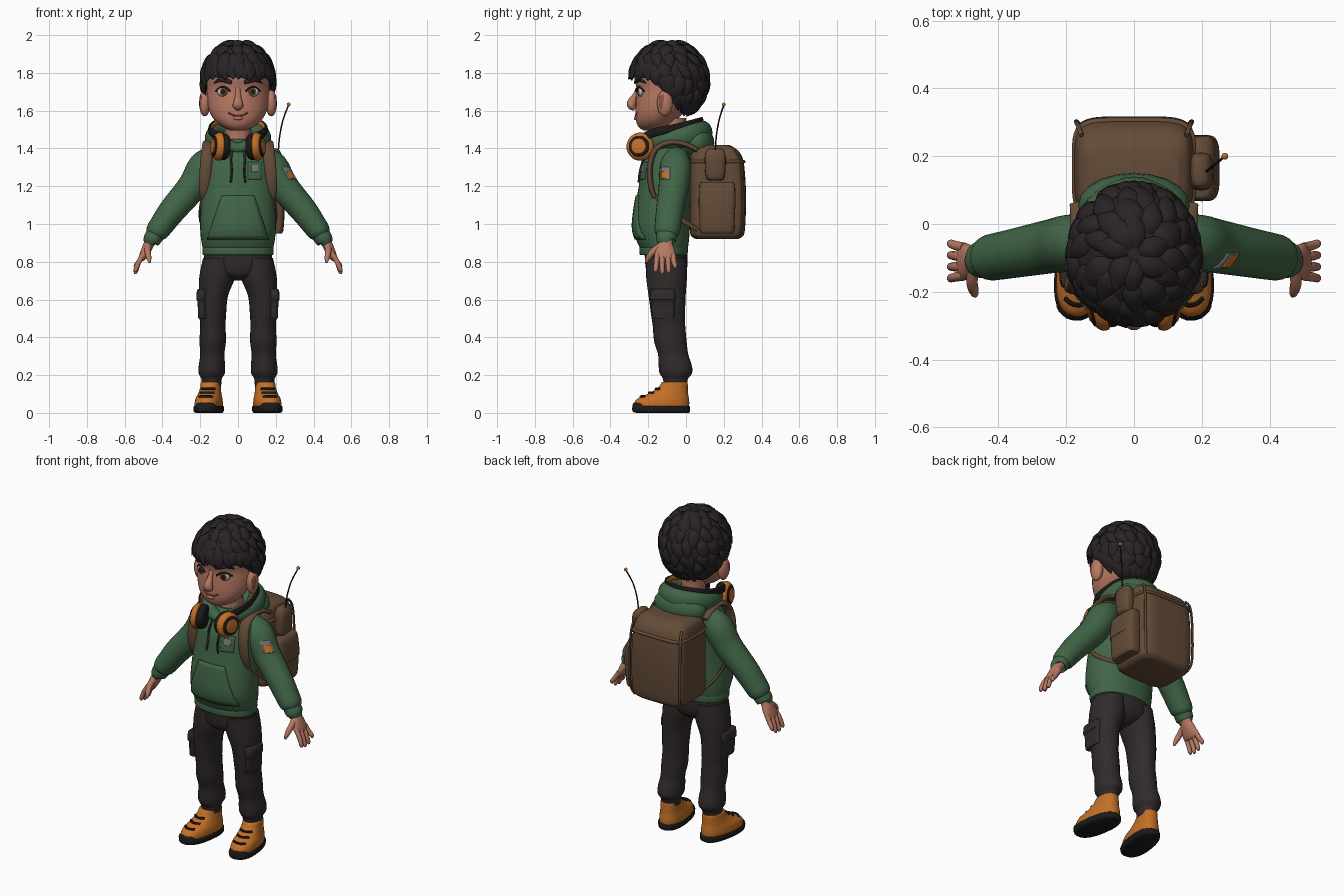
import bpy, bmesh, math, random
from mathutils import Vector, Matrix
from mathutils.bvhtree import BVHTree

random.seed(4)
if "Cube" in bpy.data.objects:
    bpy.data.objects.remove(bpy.data.objects["Cube"])
made = []


def material(name, *rgb):
    m = bpy.data.materials.new(name)
    m.use_nodes = True
    m.diffuse_color = (*rgb, 1)
    m.node_tree.nodes["Principled BSDF"].inputs["Base Color"].default_value = (*rgb, 1)
    return m


SKIN = material("skin", .47, .19, .125)
LIP = material("lip", .27, .085, .06)
HAIR = material("dark_hair", .022, .017, .018)
GREEN = material("green_cloth", .052, .13, .062)
BROWN = material("brown_canvas", .125, .07, .038)
ORANGE = material("orange", .55, .16, .02)
PANTS = material("charcoal_cloth", .03, .023, .023)
BLACK = material("black_rubber", .011, .01, .01)
GREY = material("grey", .2, .2, .2)
WHITE = material("eye_white", .5, .48, .46)


def finish(name, mat, bm):
    bmesh.ops.recalc_face_normals(bm, faces=bm.faces)
    me = bpy.data.meshes.new(name)
    bm.to_mesh(me)
    bm.free()
    me.materials.append(mat)
    ob = bpy.data.objects.new(name, me)
    bpy.context.collection.objects.link(ob)
    made.append(ob)
    return ob


def smooth_path(st, k, closed):
    """Catmull-Rom through stations (x, y, z, a, b)."""
    n, out = len(st), []
    for i in range(n if closed else n - 1):
        q = [st[j % n] if closed else st[max(0, min(n - 1, j))] for j in range(i - 1, i + 3)]
        for s in range(k):
            t = s / k
            out.append([b + .5 * t * (c - a + t * (2 * a - 5 * b + 4 * c - d + t * (3 * (b - c) + d - a)))
                        for a, b, c, d in zip(*q)])
    return out if closed else out + [list(st[-1])]


def loft(name, mat, st, hint=None, n=20, k=4, p=2, closed=False):
    """Skin elliptical rings; horizontal ones, or across the path when a hint is given."""
    st = smooth_path(st, k, closed)
    bm, rings, m = bmesh.new(), [], len(st)
    for i, (x, y, z, a, b) in enumerate(st):
        side, other = Vector((1, 0, 0)), Vector((0, 1, 0))
        if hint:
            lo, hi = (i - 1, (i + 1) % m) if closed else (max(0, i - 1), min(m - 1, i + 1))
            t = (Vector(st[hi][:3]) - Vector(st[lo][:3])).normalized()
            side = Vector(hint)
            side = (side - t * side.dot(t)).normalized()
            other = t.cross(side)
        ring = []
        for j in range(n):
            c, s = math.cos(math.tau * j / n), math.sin(math.tau * j / n)
            c, s = (math.copysign(abs(v) ** (2 / p), v) for v in (c, s))
            ring.append(bm.verts.new(Vector((x, y, z)) + side * c * max(a, .001) + other * s * max(b, .001)))
        rings.append(ring)
    for i in range(m if closed else m - 1):
        r, q = rings[i], rings[(i + 1) % m]
        for j in range(n):
            bm.faces.new((r[j], r[(j + 1) % n], q[(j + 1) % n], q[j]))
    if not closed:
        bm.faces.new(rings[0])
        bm.faces.new(rings[-1])
    return finish(name, mat, bm)


def stack(name, mat, rows, cx=0, **kw):
    """Rows of (z, front y, back y, half width)."""
    return loft(name, mat, [(cx, (f + b) / 2, z, w, (b - f) / 2) for z, f, b, w in rows], **kw)


def tube(name, mat, pts, r, hint=(.3, .2, 1), **kw):
    return loft(name, mat, [(*p, r, r) for p in pts], hint, n=8, **kw)


def ball(name, mat, loc, r):
    bm = bmesh.new()
    bmesh.ops.create_uvsphere(bm, u_segments=20, v_segments=12, radius=1)
    bmesh.ops.transform(bm, matrix=Matrix.Translation(loc) @ Matrix.Diagonal((*r, 1)), verts=bm.verts)
    return finish(name, mat, bm)


def both(ob):
    """Add the mirrored partner of a left-hand part."""
    new = ob.copy()
    new.data = ob.data.copy()
    new.name = ob.name.replace("left", "right")
    new.data.transform(Matrix.Diagonal((-1, 1, 1, 1)))
    new.data.flip_normals()
    bpy.context.collection.objects.link(new)
    made.append(new)


def tree(ob):
    return BVHTree.FromPolygons([v.co for v in ob.data.vertices], [f.vertices[:] for f in ob.data.polygons])


def on(bvh, u, z, off=0, from_side=False):
    """Point on a surface seen from the front, or from the left side."""
    start, way = ((1, u, z), (-1, 0, 0)) if from_side else ((u, -1, z), (0, 1, 0))
    hit, nor, _, _ = bvh.ray_cast(Vector(start), Vector(way))
    nor = nor if nor.dot(Vector(way)) < 0 else -nor
    return hit + nor * off


def patch(name, mat, bvh, quad, off, from_side=False, n=10):
    bm = bmesh.new()
    a, b, c, d = (Vector(q) for q in quad)
    grid = [[bm.verts.new(on(bvh, *a.lerp(b, i / n).lerp(d.lerp(c, i / n), j / n), off, from_side))
             for i in range(n + 1)] for j in range(n + 1)]
    for j in range(n):
        for i in range(n):
            bm.faces.new((grid[j][i], grid[j][i + 1], grid[j + 1][i + 1], grid[j + 1][i]))
    ob = finish(name, mat, bm)
    ob.modifiers.new("thickness", "SOLIDIFY").thickness = .008
    return ob


# Head and face
head = stack("head", SKIN, [(1.495, -.225, -.13, .04), (1.515, -.252, -.08, .085), (1.55, -.265, -.05, .125),
                            (1.6, -.268, 0, .153), (1.66, -.265, .05, .165), (1.72, -.262, .08, .165),
                            (1.78, -.272, .085, .165), (1.86, -.245, .07, .145), (1.92, -.19, .02, .1),
                            (1.945, -.12, -.04, .03)], n=36)
face = tree(head)
stack("neck", SKIN, [(1.38, -.15, .01, .08), (1.46, -.14, 0, .068), (1.56, -.15, 0, .07)])
loft("nose", SKIN, [(0, -.255, 1.72, .012, .01), (0, -.27, 1.68, .015, .014), (0, -.287, 1.645, .024, .024),
                    (0, -.287, 1.625, .028, .022), (0, -.268, 1.61, .015, .012)], (1, 0, 0))
tube("mouth", LIP, [on(face, x / 100, 1.572 + x * x * .0007) for x in range(-5, 6)], .0045)
ball("lower_lip", SKIN, on(face, 0, 1.56), (.026, .01, .01))
both(ball("left_ear", SKIN, (.176, -.112, 1.64), (.03, .042, .07)))
both(ball("left_ear_hollow", LIP, (.196, -.122, 1.645), (.009, .022, .042)))
both(ball("left_eye", WHITE, on(face, .075, 1.7, -.006), (.037, .016, .027)))
both(ball("left_iris", BROWN, on(face, .073, 1.7, .006), (.021, .006, .023)))
both(ball("left_pupil", BLACK, on(face, .073, 1.7, .01), (.012, .004, .014)))
both(tube("left_eyelid", HAIR, [on(face, .075 + .037 * t, 1.702 + .025 * (1 - t * t), .008)
                                for t in (-1, -.5, 0, .5, 1)], .005))
both(loft("left_eyebrow", HAIR, [(*on(face, x, z, .004), w, .008) for x, z, w in
                                 ((.033, 1.75, .009), (.06, 1.76, .014), (.09, 1.765, .012), (.122, 1.748, .003))],
          (0, 0, 1), n=10))


# Hair: scalp shell with overlapping locks flowing away from the crown
def hairline(az):
    t = min(1, max(0, (.7 - math.cos(az)) / 1.4))
    return 1.5 + 1.1 * t * t * (3 - 2 * t)


def scalp(az, phi, mul=1):
    return Vector((.185 * math.sin(az) * math.sin(phi) * mul, -.09 - .2 * math.cos(az) * math.sin(phi) * mul,
                   1.76 + .203 * math.cos(phi) * mul))


bm = bmesh.new()
shell = [[bm.verts.new(scalp(math.tau * i / 36, (.02 + .98 * j / 14) * hairline(math.tau * i / 36)))
          for i in range(36)] for j in range(15)]
for r, q in zip(shell, shell[1:]):
    for i in range(36):
        bm.faces.new((r[i], r[(i + 1) % 36], q[(i + 1) % 36], q[i]))
bm.faces.new(shell[0])
finish("hair_scalp", HAIR, bm)


def lock(az, start, end, lift):
    swirl, wide = random.uniform(-.1, .35), random.uniform(.03, .043)
    st = []
    for t, w, up in ((0, .45, .97), (.3, 1, 1.01), (.65, .8, 1.03), (1, .03, 1.02 + lift)):
        phi = start + (end - start) * t
        st.append((*scalp(az + swirl * t, phi, up), wide * w, .017 * w))
    mid = az + swirl / 2
    loft("hair_lock", HAIR, st, (math.cos(mid), math.sin(mid), 0), n=8, k=3)


for start, count in ((.1, 7), (.4, 11), (.75, 15), (1.1, 18), (1.45, 18), (1.8, 18), (2.1, 16)):
    for i in range(count):
        az = math.tau * (i + random.uniform(-.3, .3)) / count + start
        if start + .35 < hairline(az):
            lock(az, start, min(start + random.uniform(.5, .65), hairline(az) + .05), random.uniform(.02, .075))
for i in range(28):
    az = math.tau * i / 28 + .06
    lock(az, hairline(az) - .5, hairline(az) + random.uniform(-.02, .1), .02)

# Hooded top
torso = stack("hoodie_body", GREEN, [(.865, -.235, .005, .18), (.885, -.25, .012, .19), (.97, -.28, .02, .2),
                                     (1.08, -.272, .02, .197), (1.2, -.25, .025, .19), (1.3, -.235, .035, .185),
                                     (1.36, -.212, .04, .175), (1.41, -.18, .04, .145), (1.45, -.15, .03, .1)],
              n=40, p=2.2)
front = tree(torso)
stack("hoodie_hem", GREEN, [(.835, -.235, 0, .178), (.84, -.245, .008, .187), (.875, -.246, .01, .188),
                            (.885, -.235, 0, .18)], n=40, p=2.2)
patch("hoodie_front_pocket", GREEN, front, [(-.16, .92), (.16, .92), (.085, 1.15), (-.085, 1.15)], .007)
patch("chest_pocket", GREEN, front, [(.052, 1.235), (.122, 1.235), (.122, 1.325), (.052, 1.325)], .006)
patch("chest_badge", GREY, front, [(.068, 1.275), (.106, 1.275), (.106, 1.31), (.068, 1.31)], .009)
loft("hood_collar", GREEN, [(0, -.175, 1.4, .03, .035), (.09, -.155, 1.43, .045, .04), (.13, -.06, 1.45, .055, .045),
                            (.1, .04, 1.475, .06, .05), (0, .085, 1.485, .062, .055), (-.1, .04, 1.475, .06, .05),
                            (-.13, -.06, 1.45, .055, .045), (-.09, -.155, 1.43, .045, .04)],
     (0, 0, 1), closed=True, k=5)
ball("hood_bag", GREEN, (0, .055, 1.43), (.165, .095, .095))
both(tube("left_drawstring", PANTS, [on(front, x, z, .006) for x, z in
                                     ((.03, 1.4), (.036, 1.34), (.033, 1.28), (.038, 1.22))], .006))

# Arms and hands
arm = loft("left_sleeve", GREEN, [(.12, -.05, 1.36, .06, .06), (.18, -.055, 1.305, .083, .083),
                                  (.24, -.065, 1.2, .08, .079), (.345, -.085, 1.075, .073, .072),
                                  (.4, -.095, 1, .07, .065), (.43, -.1, .958, .066, .06), (.443, -.103, .935, .05, .045)],
           (0, 1, 0), n=24)
sleeve = tree(arm)
both(arm)
both(loft("left_cuff", GREEN, [(.432, -.1, .955, .052, .046), (.442, -.103, .938, .055, .049),
                               (.46, -.107, .912, .052, .045), (.462, -.107, .908, .04, .035)], (0, 1, 0)))
patch("sleeve_patch", GREY, sleeve, [(-.13, 1.235), (-.085, 1.235), (-.085, 1.3), (-.13, 1.3)], .004, True)
patch("sleeve_patch_band", ORANGE, sleeve, [(-.125, 1.24), (-.09, 1.24), (-.09, 1.275), (-.125, 1.275)], .007, True)
both(loft("left_palm", SKIN, [(.445, -.105, .935, .035, .032), (.468, -.108, .9, .036, .028),
                              (.485, -.11, .865, .05, .026), (.505, -.112, .825, .055, .02),
                              (.512, -.113, .81, .04, .012)], (0, 1, 0)))
for i, (y, tip, low) in enumerate(((-.07, -.058, .765), (-.097, -.092, .74), (-.126, -.126, .735), (-.152, -.16, .745))):
    both(loft(f"left_finger_{i + 1}", SKIN, [(.5, y, .84, .015, .015), (.525, (y + tip) / 2, .8, .014, .014),
                                             (.541, tip, low + .015, .012, .012), (.543, tip, low, .006, .006)],
              (0, 1, 0), n=10))
both(loft("left_thumb", SKIN, [(.475, -.13, .885, .02, .018), (.478, -.172, .855, .018, .017),
                               (.472, -.2, .82, .014, .014), (.468, -.212, .795, .006, .006)], (0, 1, 0), n=10))

# Trousers
stack("trouser_seat", PANTS, [(.7, -.15, -.05, .04), (.73, -.2, -.01, .13), (.78, -.215, .008, .18),
                              (.87, -.22, .005, .175)], n=28)
both(loft("left_trouser_leg", PANTS, [(.1, -.105, .82, .085, .108), (.11, -.103, .72, .095, .108),
                                      (.13, -.1, .62, .077, .098), (.134, -.095, .52, .071, .09),
                                      (.133, -.09, .46, .067, .086), (.134, -.083, .38, .07, .086),
                                      (.136, -.068, .31, .064, .08), (.138, -.057, .25, .07, .088),
                                      (.139, -.054, .21, .069, .086), (.14, -.056, .18, .054, .066),
                                      (.14, -.056, .14, .051, .062)], n=24))
both(loft("left_cargo_pocket", PANTS, [(.19, -.12, .5, .018, .05), (.19, -.12, .51, .022, .06),
                                       (.192, -.122, .59, .022, .062), (.193, -.123, .6, .028, .067),
                                       (.193, -.123, .65, .024, .065), (.188, -.123, .655, .015, .055)], p=4, k=2))

# Shoes, turned slightly outward
pivot = Matrix.Translation((.14, -.03, 0))
turn = pivot @ Matrix.Rotation(.15, 4, "Z") @ pivot.inverted()
upper = stack("left_shoe", ORANGE, [(.025, -.275, .015, .07), (.05, -.277, .018, .071), (.075, -.26, .016, .068),
                                    (.1, -.205, .012, .06), (.13, -.152, .01, .054), (.16, -.13, .008, .05),
                                    (.164, -.12, 0, .042)], .14, n=28, p=2.3)
top = tree(upper)
shoe = [upper, stack("left_sole", BLACK, [(0, -.265, .015, .066), (.008, -.285, .022, .075),
                                          (.032, -.287, .022, .076), (.037, -.275, .015, .07)], .14, n=28, p=2.4),
        stack("left_toe_cap", BLACK, [(.03, -.286, -.2, .058), (.045, -.284, -.21, .05), (.055, -.276, -.22, .035)], .14),
        stack("left_sock", GREY, [(.12, -.115, .002, .046), (.18, -.115, .002, .045)], .14)]
for i, z in enumerate((.085, .105, .125)):
    shoe.append(tube(f"left_lace_{i + 1}", BLACK, [on(top, .14 + x, z, .002) for x in (-.035, -.015, 0, .015, .035)], .007))
for ob in shoe:
    ob.data.transform(turn)
    both(ob)

# Backpack with left side pouches and aerial
stack("backpack", BROWN, [(.92, .06, .27, .13), (.93, .035, .295, .16), (.97, .02, .312, .178), (1.15, .02, .318, .182),
                          (1.31, .02, .308, .178), (1.37, .025, .29, .17), (1.4, .04, .262, .158),
                          (1.418, .07, .23, .13)], n=48, p=5)
stack("backpack_lid_seam", BROWN, [(1.322, .02, .309, .178), (1.326, .015, .314, .183), (1.336, .015, .313, .183),
                                   (1.34, .02, .306, .177)], n=48, p=5, k=2)
both(tube("left_backpack_piping", BROWN, [(.155, .262, 1.39), (.165, .29, 1.34), (.17, .301, 1.2), (.168, .3, 1.0),
                                          (.15, .28, .935)], .007, (1, 0, 0)))
loft("side_pouch", BROWN, [(.19, .165, .95, .03, .075), (.195, .165, .965, .045, .092), (.198, .165, 1.1, .048, .094),
                           (.194, .165, 1.2, .036, .09), (.19, .165, 1.215, .02, .08)], p=4, n=28)
loft("side_pouch_flap", BROWN, [(.2, .165, 1.085, .048, .094), (.2, .165, 1.09, .053, .098), (.197, .165, 1.2, .042, .095),
                                (.19, .165, 1.222, .025, .085)], p=4, n=28, k=3)
loft("aerial_pouch", BROWN, [(.19, .155, 1.23, .02, .03), (.195, .155, 1.25, .035, .05), (.198, .155, 1.35, .036, .056),
                             (.195, .155, 1.39, .025, .045), (.19, .155, 1.4, .012, .03)], p=3)
tube("aerial", BLACK, [(.213, .155, 1.38), (.22, .16, 1.46), (.238, .175, 1.55), (.268, .2, 1.63)], .004)
ball("aerial_tip", ORANGE, (.268, .2, 1.633), (.01, .01, .01))
both(loft("left_shoulder_strap", BROWN, [(.16, .06, 1.39, .03, .012), (.155, 0, 1.42, .032, .014),
                                         (.155, -.08, 1.432, .032, .015), (.16, -.155, 1.4, .032, .015),
                                         (.168, -.187, 1.33, .032, .015), (.174, -.192, 1.25, .031, .015),
                                         (.178, -.18, 1.18, .028, .014), (.18, -.165, 1.14, .02, .012)], (1, 0, 0)))
both(loft("left_lower_strap", BROWN, [(.18, -.17, 1.16, .012, .006), (.2, -.11, 1.09, .012, .006),
                                      (.2, -.02, 1.02, .012, .006), (.17, .06, .97, .012, .006)], (0, 0, 1), n=8))

# Headphones resting round the neck
for name, mat, inset, high in (("headphone_band", BLACK, 0, .022), ("headphone_band_lining", ORANGE, .008, .019)):
    half = [(.1, -.225, 1.46), (.142, -.16, 1.487), (.148, -.07, 1.505), (.115, .03, 1.53)]
    path = half + [(0, .085, 1.545)] + [(-x, y, z) for x, y, z in reversed(half)]
    loft(name, mat, [(x - math.copysign(inset, x) * (x != 0), y - inset * (y > 0), z, high, .008) for x, y, z in path],
         (0, 0, 1), n=10)
axis, hub = Vector((.95, -.25, .05)).normalized(), Vector((.1, -.242, 1.41))


def cup(name, mat, profile):
    both(loft(name, mat, [(*(hub + axis * d), r, r) for d, r in profile], (0, 0, 1), n=28, k=2))


cup("left_ear_cushion", BLACK, [(-.05, .045), (-.048, .058), (-.035, .069), (-.015, .069), (-.005, .06)])
cup("left_ear_cup", ORANGE, [(-.012, .066), (-.008, .074), (.01, .073), (.024, .062), (.027, .055)])
cup("left_ear_cup_ring", BLACK, [(.02, .057), (.03, .055), (.034, .048), (.034, .042)])
cup("left_ear_cup_disc", ORANGE, [(.025, .041), (.037, .04), (.04, .034)])

# Smooth shading with sharp edges kept
bpy.ops.object.select_all(action="DESELECT")
for ob in made:
    ob.select_set(True)
bpy.context.view_layer.objects.active = made[0]
bpy.ops.object.shade_smooth_by_angle(angle=math.radians(45))
